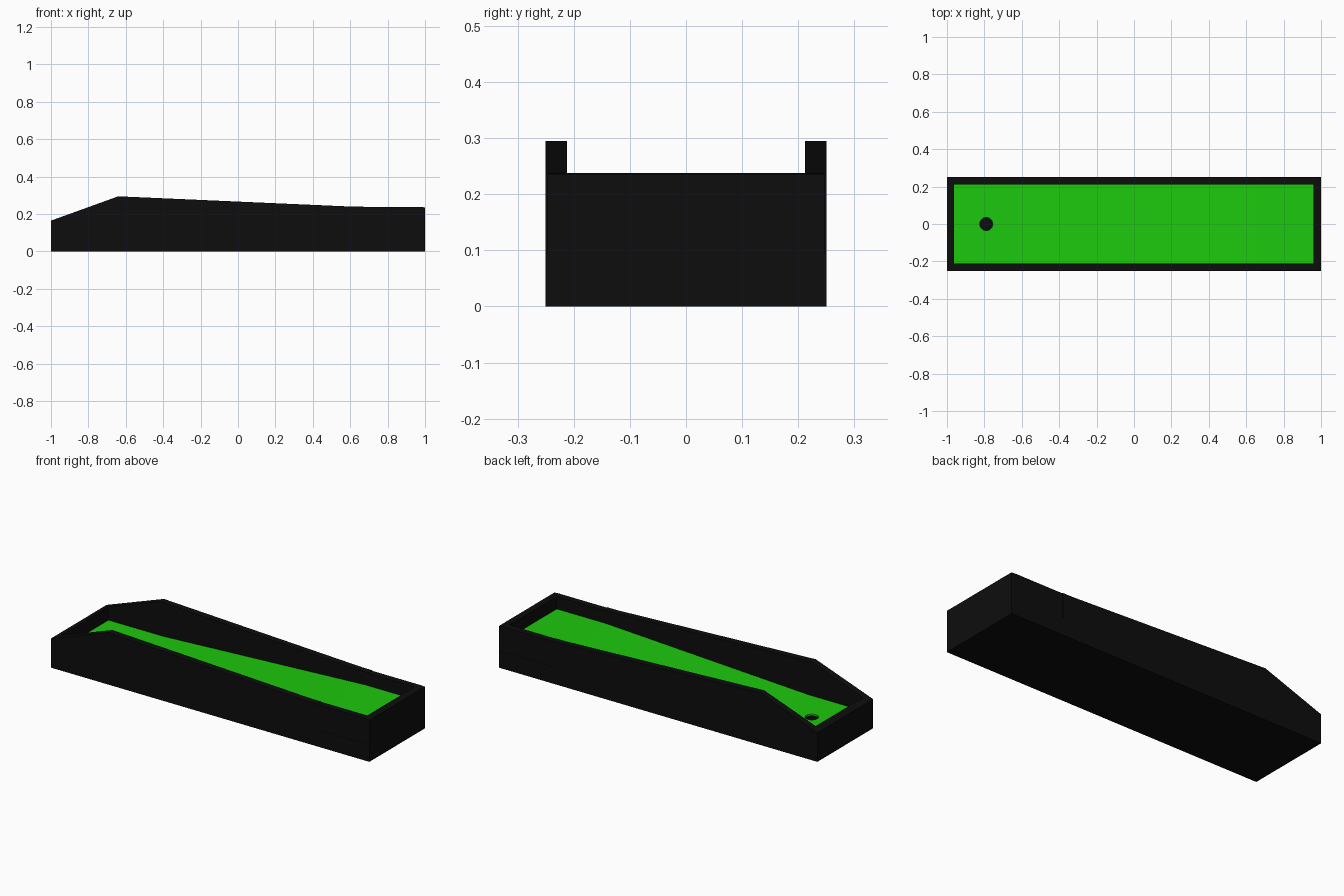
import bpy, bmesh
from mathutils import Matrix

if "Cube" in bpy.data.objects:
    bpy.data.objects.remove(bpy.data.objects["Cube"])


def material(name, color):
    m = bpy.data.materials.new(name)
    m.diffuse_color = (*color, 1)
    m.use_nodes = True
    m.node_tree.nodes["Principled BSDF"].inputs["Base Color"].default_value = m.diffuse_color
    return m


BLACK = material("black_paint", (0.004, 0.004, 0.004))
GREEN = material("green_turf", (0.012, 0.58, 0.004))


def add_object(name, bm, mat):
    bmesh.ops.recalc_face_normals(bm, faces=bm.faces)
    me = bpy.data.meshes.new(name)
    bm.to_mesh(me)
    bm.free()
    me.materials.append(mat)
    ob = bpy.data.objects.new(name, me)
    bpy.context.collection.objects.link(ob)
    return ob


def prism(name, profile, y0, y1, mat):
    """Extrude an x-z profile from y0 to y1."""
    bm = bmesh.new()
    face = bm.faces.new([bm.verts.new((x, y0, z)) for x, z in profile])
    ext = bmesh.ops.extrude_face_region(bm, geom=[face])
    verts = [v for v in ext["geom"] if isinstance(v, bmesh.types.BMVert)]
    bmesh.ops.translate(bm, verts=verts, vec=(0, y1 - y0, 0))
    return add_object(name, bm, mat)


def rect(x0, x1, z0, z1):
    return [(x0, z0), (x1, z0), (x1, z1), (x0, z1)]


W, IN = 0.25, 0.212      # outer and inner half width
BASE = 0.095             # top of the base slab
STEP = 0.67              # where the long walls meet the raised tee

# Base slab and sloping turf
base = prism("base", rect(-1, 1, 0, BASE), -W, W, BLACK)
turf = prism("turf", [(-0.962, BASE), (0.96, BASE), (0.96, 0.167), (0.65, 0.167),
                      (-0.62, 0.103), (-0.962, 0.103)], -IN, IN, GREEN)

# Side walls: long tapered board, then a slightly inset board beside the tee
long_wall = [(-1, BASE), (STEP, BASE), (STEP, 0.24), (0.61, 0.24),
             (-0.64, 0.295), (-1, 0.165)]
tee_wall = [(STEP, BASE), (1, BASE), (1, 0.236), (0.975, 0.238), (STEP, 0.238)]
for side, s in (("front", -1), ("back", 1)):
    prism(side + "_long_wall", long_wall, s * IN, s * W, BLACK)
    prism(side + "_tee_wall", tee_wall, s * IN, s * (W - 0.002), BLACK)

# End walls
prism("hole_end_wall", [(-1, BASE), (-0.962, BASE), (-0.962, 0.178), (-1, 0.165)],
      -IN, IN, BLACK)
prism("tee_end_wall", [(0.96, BASE), (1, BASE), (1, 0.236), (0.96, 0.238)],
      -IN, IN, BLACK)

# Cup cut through the turf and into the base
bm = bmesh.new()
bmesh.ops.create_cone(bm, cap_ends=True, segments=32, radius1=0.035, radius2=0.035,
                      depth=0.15, matrix=Matrix.Translation((-0.79, 0, 0.125)))
cutter = add_object("cup_cutter", bm, BLACK)
cutter.hide_render = True
cutter.hide_set(True)
for ob in (turf, base):
    mod = ob.modifiers.new("cup", 'BOOLEAN')
    mod.operation = 'DIFFERENCE'
    mod.solver = 'EXACT'
    mod.object = cutter
